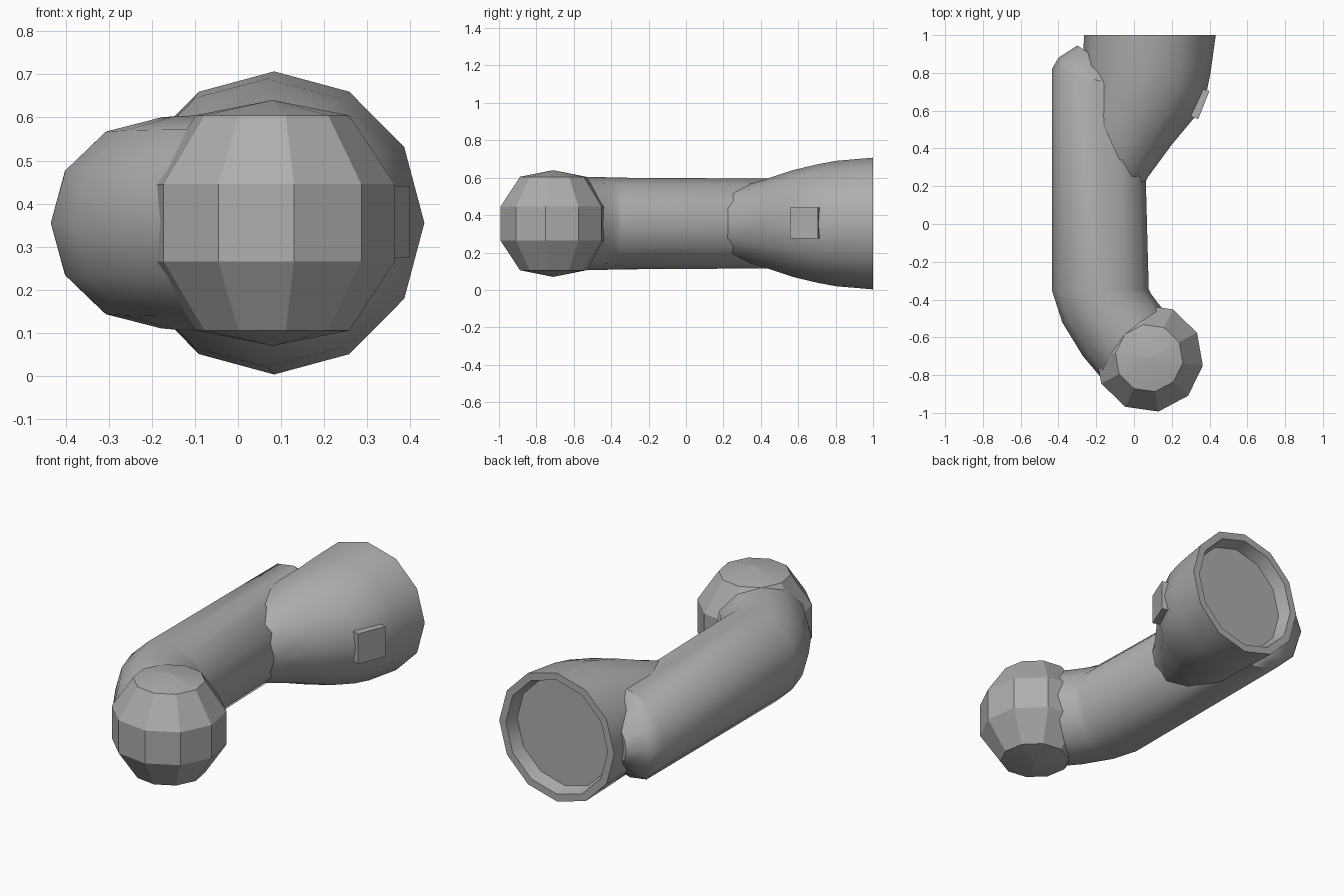
import bpy, bmesh, math
from mathutils import Vector

cube = bpy.data.objects.get("Cube")
if cube:
    bpy.data.objects.remove(cube, do_unlink=True)

grey = bpy.data.materials.new("plain grey")
grey.use_nodes = True
colour = (0.42, 0.42, 0.42, 1)
grey.diffuse_color = colour
grey.node_tree.nodes["Principled BSDF"].inputs["Base Color"].default_value = colour

MID = 0.355  # height of the centre line


def upright_ring(left, right, half_height, sides=12):
    """Oval ring spanning two points in plan."""
    a, b = Vector((*left, MID)), Vector((*right, MID))
    turns = [math.tau * i / sides for i in range(sides)]
    return [(a + b) / 2 + (b - a) / 2 * math.cos(t)
            + Vector((0, 0, half_height * math.sin(t))) for t in turns]


def flat_ring(centre, radius, z, sides=10, start=-80):
    """Level ring around a vertical axis."""
    turns = [math.radians(start) + math.tau * i / sides for i in range(sides)]
    return [Vector((centre[0] + radius * math.cos(t),
                    centre[1] + radius * math.sin(t), z)) for t in turns]


def loft(name, rings, angle):
    """Skin the rings, cap both ends and shade."""
    bm = bmesh.new()
    loops = [[bm.verts.new(p) for p in ring] for ring in rings]
    for low, high in zip(loops, loops[1:]):
        n = len(low)
        for i in range(n):
            j = (i + 1) % n
            bm.faces.new((low[i], low[j], high[j], high[i]))
    bm.faces.new(loops[0][::-1])
    bm.faces.new(loops[-1])
    bmesh.ops.remove_doubles(bm, verts=bm.verts, dist=0.002)
    bmesh.ops.recalc_face_normals(bm, faces=bm.faces)
    mesh = bpy.data.meshes.new(name)
    bm.to_mesh(mesh)
    bm.free()
    mesh.materials.append(grey)
    obj = bpy.data.objects.new(name, mesh)
    bpy.context.collection.objects.link(obj)
    bpy.ops.object.select_all(action='DESELECT')
    obj.select_set(True)
    bpy.context.view_layer.objects.active = obj
    bpy.ops.object.shade_smooth_by_angle(angle=math.radians(angle))
    return obj


# Long tube, bending toward the ball in front and rounded off behind
tube = [
    ((-0.16, -0.83), (0.16, -0.46), 0.25),
    ((-0.27, -0.70), (0.12, -0.41), 0.25),
    ((-0.38, -0.52), (0.09, -0.37), 0.248),
    ((-0.435, -0.35), (0.078, -0.345), 0.245),
    ((-0.435, 0.82), (0.05, 0.70), 0.238),
    ((-0.40, 0.88), (0.03, 0.73), 0.20),
    ((-0.30, 0.945), (0.0, 0.75), 0.11),
]
loft("long_tube", [upright_ring(*s) for s in tube], 36)

# Faceted ball at the front end
ball = [(0.002, -0.285), (0.18, -0.25), (0.287, -0.09),
        (0.287, 0.09), (0.18, 0.25), (0.002, 0.285)]
loft("ball_end", [flat_ring((0.08, -0.71), r, MID + z) for r, z in ball], 25)

# Flared bell at the back, with a rim and a recessed end plate
bell = [  # y, left x, right x, half height
    (0.19, -0.22, 0.045, 0.13),
    (0.25, -0.27, 0.075, 0.185),
    (0.42, -0.31, 0.20, 0.235),
    (0.57, -0.30, 0.325, 0.285),
    (0.70, -0.28, 0.385, 0.316),
    (0.80, -0.27, 0.405, 0.335),
    (1.00, -0.265, 0.433, 0.352),
    (1.00, -0.225, 0.393, 0.312),
    (0.93, -0.205, 0.373, 0.292),
]
loft("flared_bell", [upright_ring((l, y), (r, y), h) for y, l, r, h in bell], 36)

# Square plate on the left side of the bell
plan = [(0.30, 0.57), (0.34, 0.555), (0.40, 0.705), (0.36, 0.715)]
loft("side_plate", [[Vector((x, y, z)) for x, y in plan] for z in (0.275, 0.44)], 30)
